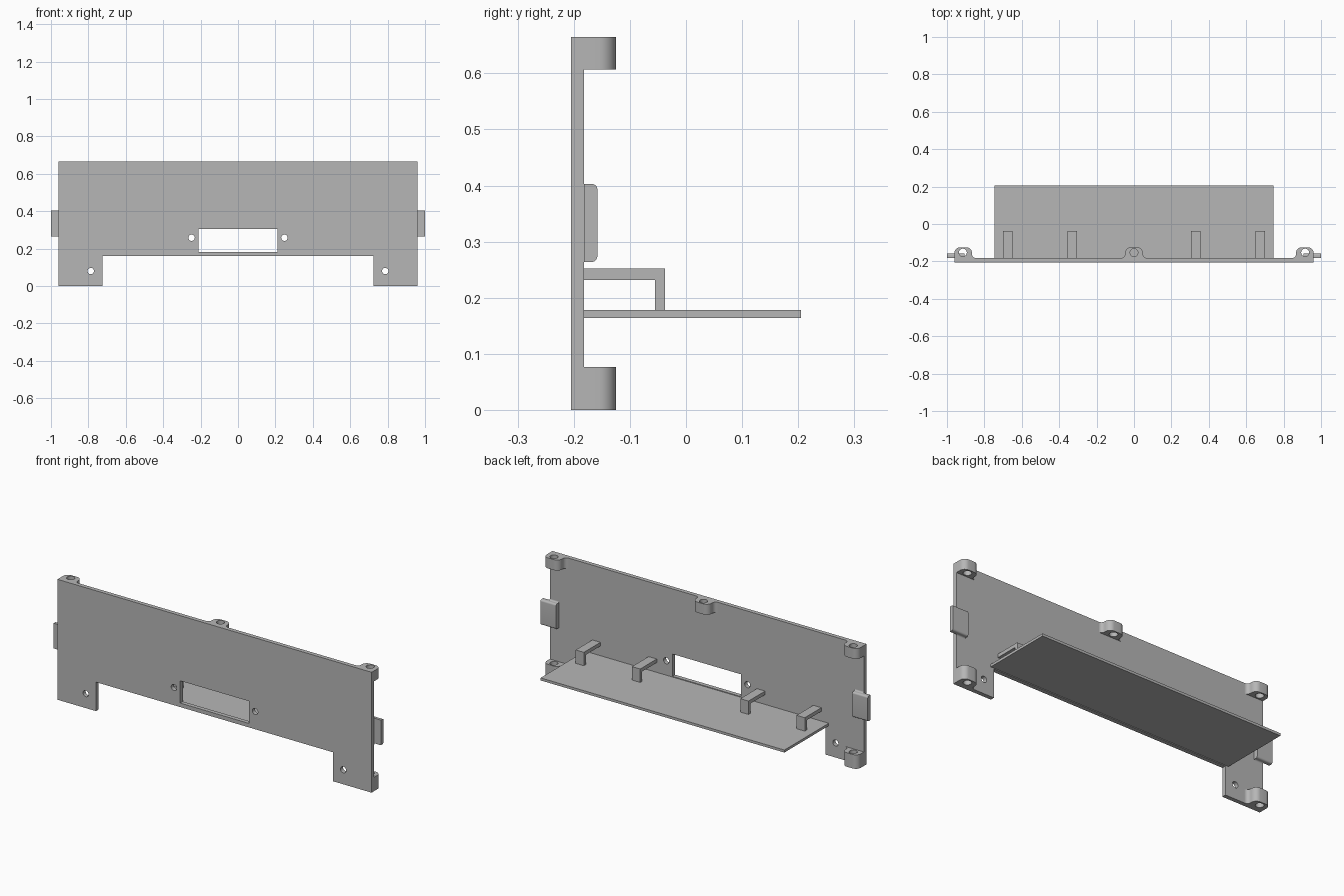
import bpy, bmesh, math
from mathutils import Vector, Matrix

cube = bpy.data.objects.get("Cube")
if cube:
    bpy.data.objects.remove(cube)

GREY = (0.47, 0.47, 0.47, 1)
mat = bpy.data.materials.new("plain grey")
mat.use_nodes = True
mat.diffuse_color = GREY
mat.node_tree.nodes["Principled BSDF"].inputs["Base Color"].default_value = GREY

# Axis order: which world axis each of (u, v, depth) becomes
AXES = {"x": (1, 2, 0), "y": (0, 2, 1), "z": (0, 1, 2)}


def rect(u0, u1, v0, v1):
    return [(u0, v0), (u1, v0), (u1, v1), (u0, v1)]


def circle(u, v, r, n=32):
    return [(u + r * math.cos(2 * math.pi * i / n),
             v + r * math.sin(2 * math.pi * i / n)) for i in range(n)]


def rounded(corners, steps=8):
    """Outline from (u, v, radius) right-angle corners."""
    out = []
    for i, (u, v, r) in enumerate(corners):
        p = Vector((u, v))
        if r == 0:
            out.append((u, v))
            continue
        a = (Vector(corners[i - 1][:2]) - p).normalized() * r
        b = (Vector(corners[(i + 1) % len(corners)][:2]) - p).normalized() * r
        for k in range(steps + 1):
            t = k / steps * math.pi / 2
            q = p + a * (1 - math.sin(t)) + b * (1 - math.cos(t))
            out.append((q.x, q.y))
    return out


def prism(name, outlines, axis, lo, hi):
    """Extrude an outline, with inner outlines as holes, along an axis."""
    curve = bpy.data.curves.new(name, "CURVE")
    curve.dimensions = "2D"
    curve.fill_mode = "BOTH"
    curve.extrude = (hi - lo) / 2
    for pts in outlines:
        s = curve.splines.new("POLY")
        s.points.add(len(pts) - 1)
        for sp, (u, v) in zip(s.points, pts):
            sp.co = (u, v, 0, 1)
        s.use_cyclic_u = True
    tmp = bpy.data.objects.new(name + "_outline", curve)
    bpy.context.collection.objects.link(tmp)
    mesh = bpy.data.meshes.new_from_object(
        tmp.evaluated_get(bpy.context.evaluated_depsgraph_get()))
    bpy.data.objects.remove(tmp)
    bpy.data.curves.remove(curve)

    m = Matrix.Diagonal((0, 0, 0, 1))
    for src, dst in enumerate(AXES[axis]):
        m[dst][src] = 1
    m[AXES[axis][2]][3] = (lo + hi) / 2
    bm = bmesh.new()
    bm.from_mesh(mesh)
    bm.transform(m)
    bmesh.ops.remove_doubles(bm, verts=bm.verts, dist=1e-5)
    bmesh.ops.recalc_face_normals(bm, faces=bm.faces)
    bm.to_mesh(mesh)
    bm.free()
    mesh.name = name
    mesh.materials.clear()
    mesh.materials.append(mat)
    obj = bpy.data.objects.new(name, mesh)
    bpy.context.collection.objects.link(obj)
    bpy.ops.object.select_all(action="DESELECT")
    obj.select_set(True)
    bpy.context.view_layer.objects.active = obj
    bpy.ops.object.shade_smooth_by_angle(angle=math.radians(30))
    return obj


FRONT, BACK, TOP = -0.205, -0.182, 0.665
LUG_Y, LUG_HOLE_Y = -0.125, -0.153
SIDES = (("left", 1), ("right", -1))

# Front panel with lower cut-out, window and screw holes
panel = [(-0.96, 0), (-0.725, 0), (-0.725, 0.16), (0.725, 0.16),
         (0.725, 0), (0.96, 0), (0.96, TOP), (-0.96, TOP)]
holes = [rect(-0.21, 0.21, 0.182, 0.305)]
for _, s in SIDES:
    holes += [circle(s * 0.248, 0.258, 0.017), circle(s * 0.787, 0.08, 0.017)]
prism("front_panel", [panel] + holes, "y", FRONT, BACK)

# Shelf behind the panel
prism("shelf", [rect(-0.745, 0.745, BACK, 0.205)], "z", 0.164, 0.178)

# Hooked brackets standing over the shelf
hook = [(BACK, 0.232), (-0.055, 0.232), (-0.055, 0.178),
        (-0.037, 0.178), (-0.037, 0.252), (BACK, 0.252)]
for side, s in SIDES:
    for place, x in (("inner", 0.331), ("outer", 0.675)):
        prism(f"{side}_{place}_bracket", [hook], "x",
              s * x - 0.025, s * x + 0.025)

# Centre screw lug
lug = rounded([(-0.07, BACK, 0), (-0.048, BACK, 0.02), (-0.048, LUG_Y, 0.03),
               (0.048, LUG_Y, 0.03), (0.048, BACK, 0.02), (0.07, BACK, 0)])
prism("centre_lug", [lug, circle(0, LUG_HOLE_Y, 0.021)], "z", 0.607, TOP)

for side, s in SIDES:
    # Corner screw lugs
    lug = rounded([(s * 0.96, BACK, 0), (s * 0.96, LUG_Y, 0.03),
                   (s * 0.866, LUG_Y, 0.03), (s * 0.866, BACK, 0.02),
                   (s * 0.84, BACK, 0)])
    for level, lo, hi in (("upper", 0.607, TOP), ("lower", 0, 0.077)):
        prism(f"{side}_{level}_lug",
              [lug, circle(s * 0.915, LUG_HOLE_Y, 0.021)], "z", lo, hi)

    # Side tab, with a filleted foot where it meets the panel
    tab = rounded([(BACK, 0.264, 0), (-0.158, 0.264, 0.01),
                   (-0.158, 0.403, 0.01), (BACK, 0.403, 0)])
    foot = rounded([(BACK, 0.254, 0), (BACK, 0.264, 0.008), (-0.172, 0.264, 0),
                    (-0.172, 0.403, 0), (BACK, 0.403, 0.008), (BACK, 0.413, 0)])
    prism(f"{side}_tab", [tab], "x", *sorted((s * 0.905, s * 1.0)))
    prism(f"{side}_tab_foot", [foot], "x", *sorted((s * 0.906, s * 0.96)))
